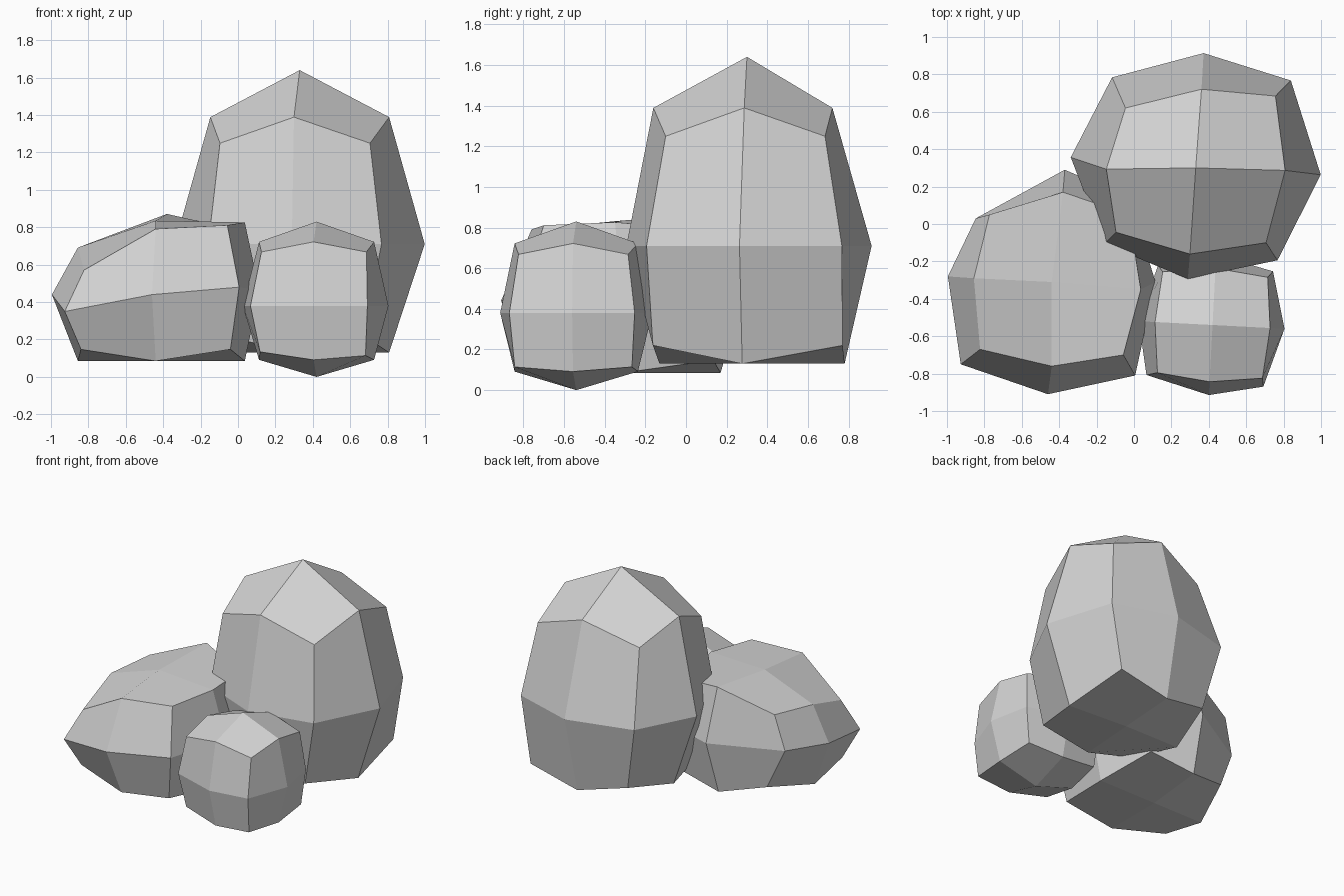
import bpy
import bmesh
from math import radians
from mathutils import Matrix, Vector

default_cube = bpy.data.objects.get("Cube")
if default_cube:
    bpy.data.objects.remove(default_cube, do_unlink=True)

# Plain grey stone
stone = bpy.data.materials.new("grey stone")
stone.use_nodes = True
stone.diffuse_color = (0.66, 0.66, 0.66, 1)
stone.node_tree.nodes["Principled BSDF"].inputs["Base Color"].default_value = (0.66, 0.66, 0.66, 1)


def rock(name, centre, half, up, down, edge, top_corner, base_corner, floor, turn=0, nudges=None):
    """Rounded low-poly boulder: a once-divided cube with pulled-in edges and corners.

    edge, top_corner and base_corner hold the x, y and z scale of those points.
    nudges moves single points, keyed by side letters (L R, F B, T D).
    """
    nudges = nudges or {}
    bm = bmesh.new()
    bmesh.ops.create_cube(bm, size=2)
    bmesh.ops.subdivide_edges(bm, edges=bm.edges[:], cuts=1, use_grid_fill=True)
    spin = Matrix.Rotation(radians(turn), 3, "Z")
    for v in bm.verts:
        x, y, z = (round(c) for c in v.co)
        key = ("L", "", "R")[x + 1] + ("F", "", "B")[y + 1] + ("D", "", "T")[z + 1]
        scale = (1, 1, 1)
        if len(key) == 2:
            scale = edge
        elif len(key) == 3:
            scale = top_corner if z > 0 else base_corner
        height = up if z > 0 else down
        local = Vector((x * half[0] * scale[0], y * half[1] * scale[1], z * height * scale[2]))
        v.co = spin @ local + Vector(centre) + Vector(nudges.get(key, (0, 0, 0)))
        # Flatten the underside
        v.co.z = max(v.co.z, floor)
    bmesh.ops.recalc_face_normals(bm, faces=bm.faces[:])
    mesh = bpy.data.meshes.new(name)
    bm.to_mesh(mesh)
    bm.free()
    mesh.materials.append(stone)
    obj = bpy.data.objects.new(name, mesh)
    bpy.context.collection.objects.link(obj)
    return obj


# Tall boulder at the back
rock("tall_boulder", (0.33, 0.31, 0.71), (0.67, 0.605), up=0.93, down=0.845,
     edge=(0.715, 0.73, 0.73), top_corner=(0.6, 0.6, 0.58), base_corner=(0.56, 0.74, 0.58),
     floor=0.13, turn=-4,
     nudges={
         "T": (0, -0.01, 0),
         "LF": (0.02, -0.01, 0),
         "RF": (-0.01, -0.03, 0),
         "RB": (0, 0.05, 0),
         "FT": (0, -0.03, 0),
         "BT": (0, -0.03, 0),
         "LT": (0, -0.05, 0),
         "RT": (0, 0.01, 0),
         "LFT": (0, -0.02, 0),
         "RFT": (0, -0.02, 0),
         "RBT": (0, 0.04, 0),
         "LBT": (0, -0.08, 0),
         "LBD": (0, -0.07, 0),
         "RBD": (0.02, 0.04, 0),
         "BD": (0, 0.03, 0),
         "LD": (0.03, -0.03, 0),
     })

# Small round boulder at the front
rock("small_boulder", (0.42, -0.54, 0.38), (0.385, 0.375), up=0.45, down=0.38,
     edge=(0.8, 0.81, 0.76), top_corner=(0.73, 0.72, 0.64), base_corner=(0.72, 0.77, 0.7),
     floor=0, turn=-3,
     nudges={
         "L": (-0.01, 0, 0),
         "LF": (-0.03, 0.02, 0),
         "RF": (-0.02, -0.01, 0),
         "LFD": (-0.01, 0.03, 0.02),
     })

# Wide, sloping boulder at the side
rock("wide_boulder", (-0.44, -0.31, 0.46), (0.555, 0.6), up=0.375, down=0.53,
     edge=(0.75, 0.75, 0.75), top_corner=(0.6, 0.6, 0.59), base_corner=(0.72, 0.74, 0.59),
     floor=0.085,
     nudges={
         "L": (0, 0.03, -0.02),
         "F": (-0.02, 0, -0.02),
         "B": (0.07, 0, 0.03),
         "LF": (-0.07, 0.01, -0.11),
         "RF": (0.03, -0.05, 0.02),
         "LB": (0.01, -0.11, 0),
         "FT": (0, 0, 0.05),
         "BT": (0.06, 0.03, 0.13),
         "LT": (0, 0.02, -0.05),
         "RT": (0.06, -0.04, 0.085),
         "LFT": (-0.05, 0, -0.11),
         "RFT": (0.05, -0.03, 0.13),
         "LBT": (0, 0, 0.04),
         "RBT": (0.08, 0, 0.11),
         "LFD": (0, 0.09, 0),
         "RFD": (0, -0.01, 0),
         "LBD": (0.12, -0.07, 0.02),
         "BD": (0.05, 0.03, 0),
         "RD": (0.06, 0, 0),
     })
